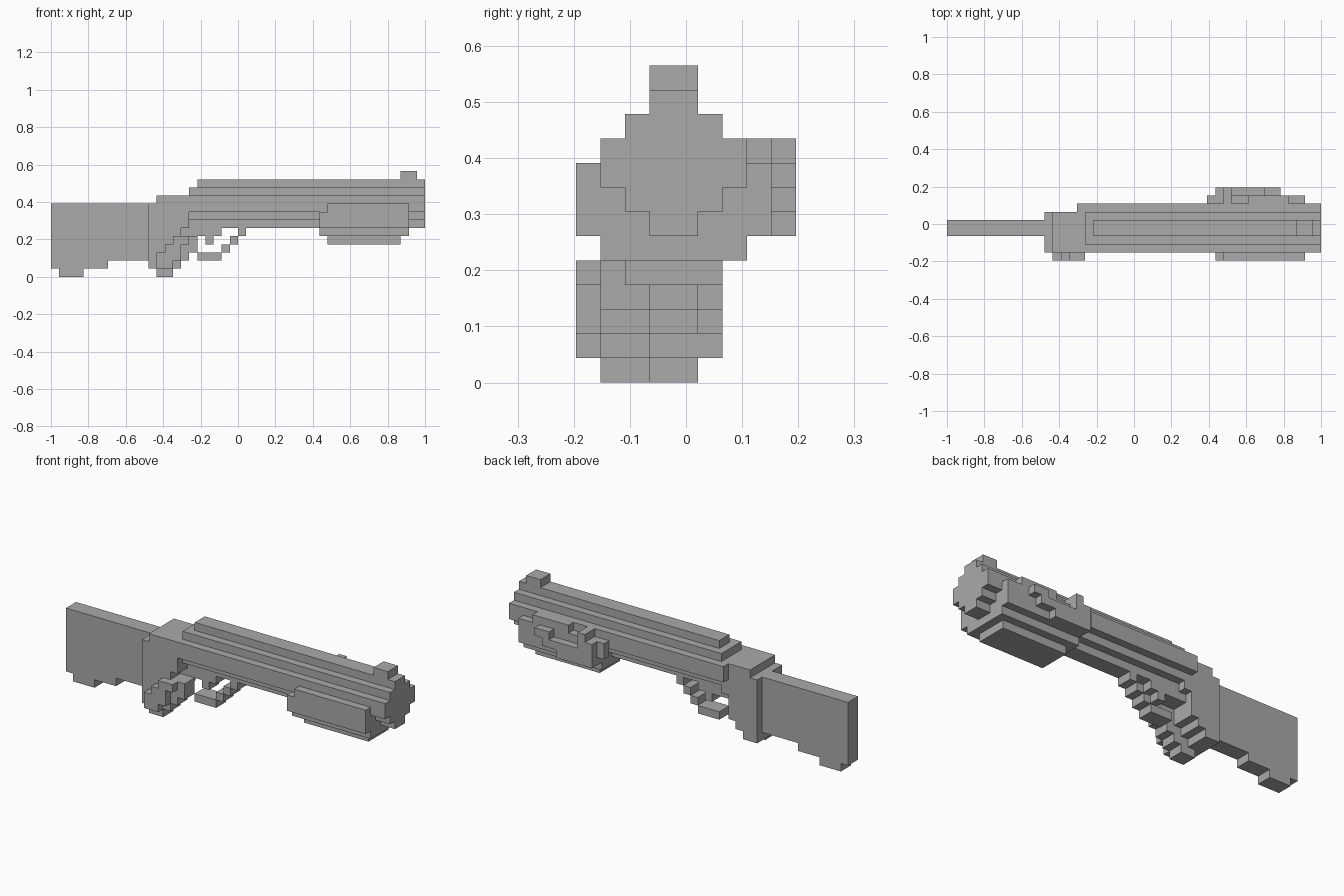
import bpy, bmesh
from mathutils import Vector

cube = bpy.data.objects.get("Cube")
if cube:
    bpy.data.objects.remove(cube, do_unlink=True)

U = 2 / 46                      # one block
ORIGIN = Vector((-1, -4.5 * U, 0))

grey = bpy.data.materials.new("plain grey")
grey.use_nodes = True
grey.diffuse_color = (0.4, 0.4, 0.4, 1)
grey.node_tree.nodes["Principled BSDF"].inputs["Base Color"].default_value = (0.4, 0.4, 0.4, 1)


def part(name, *boxes):
    """Join boxes given in block units as ((x0, x1), (y0, y1), (z0, z1))."""
    bm = bmesh.new()
    for box in boxes:
        lo = Vector([r[0] for r in box])
        hi = Vector([r[1] for r in box])
        for v in bmesh.ops.create_cube(bm, size=1)["verts"]:
            v.co = Vector([(lo[a] + hi[a]) / 2 + v.co[a] * (hi[a] - lo[a]) for a in range(3)])
            v.co = v.co * U + ORIGIN
    mesh = bpy.data.meshes.new(name)
    bm.to_mesh(mesh)
    bm.free()
    mesh.materials.append(grey)
    obj = bpy.data.objects.new(name, mesh)
    bpy.context.collection.objects.link(obj)


def rows(z, y, *spans):
    """One block-high layer per x span, stacked upwards from z."""
    return [(s, y, (z + n, z + n + 1)) for n, s in enumerate(spans)]


core, mid, wide = (3, 5), (2, 6), (1, 7)

# Shoulder stock with stepped underside
part("stock",
     ((0, 1), core, (1, 9)), ((1, 4), core, (0, 9)),
     ((4, 7), core, (1, 9)), ((7, 12), core, (2, 9)))

# Barrel of stacked layers forming a blocky octagon
part("barrel",
     ((17, 46), core, (6, 7)), ((17, 46), mid, (7, 8)),
     ((16, 46), wide, (8, 10)),
     ((17, 46), mid, (10, 11)), ((18, 46), core, (11, 12)))
part("front_sight", ((43, 45), core, (12, 13)))

# Receiver behind the barrel
part("receiver",
     ((12, 16), (1, 6), (3, 9)), ((13, 16), (1, 6), (9, 10)),
     ((12, 17), (1, 6), (6, 8)),
     *rows(1, (1, 6), (12, 14), (12, 15)))

# Stepped grip on the front side
part("grip",
     *rows(0, (1, 3), (13, 15), (13, 16), (14, 17), (14, 18), (15, 18)),
     *rows(1, (0, 1), (13, 15), (13, 16), (14, 16), (15, 17)))

# Trigger and its guard
part("trigger", ((16, 21), core, (5, 6)), ((19, 20), core, (4, 5)))
part("trigger_guard",
     *rows(2, core, (18, 21), (21, 22), (22, 23), (23, 24)))

# Fore-end around the barrel
part("fore_end",
     ((34, 43), mid, (4, 5)), ((33, 44), wide, (5, 9)),
     ((33, 44), (0, 1), (6, 8)), ((34, 44), (0, 1), (8, 9)))

# Raised stepped panel on the rear side of the fore-end
part("fore_end_panel",
     ((33, 44), (7, 8), (6, 9)), ((32, 33), (7, 8), (7, 9)),
     ((34, 35), (7, 9), (9, 10)), ((37, 42), (7, 8), (9, 10)),
     *rows(6, (8, 9), (33, 38), (33, 40), (33, 35)),
     ((39, 41), (8, 9), (8, 9)))
